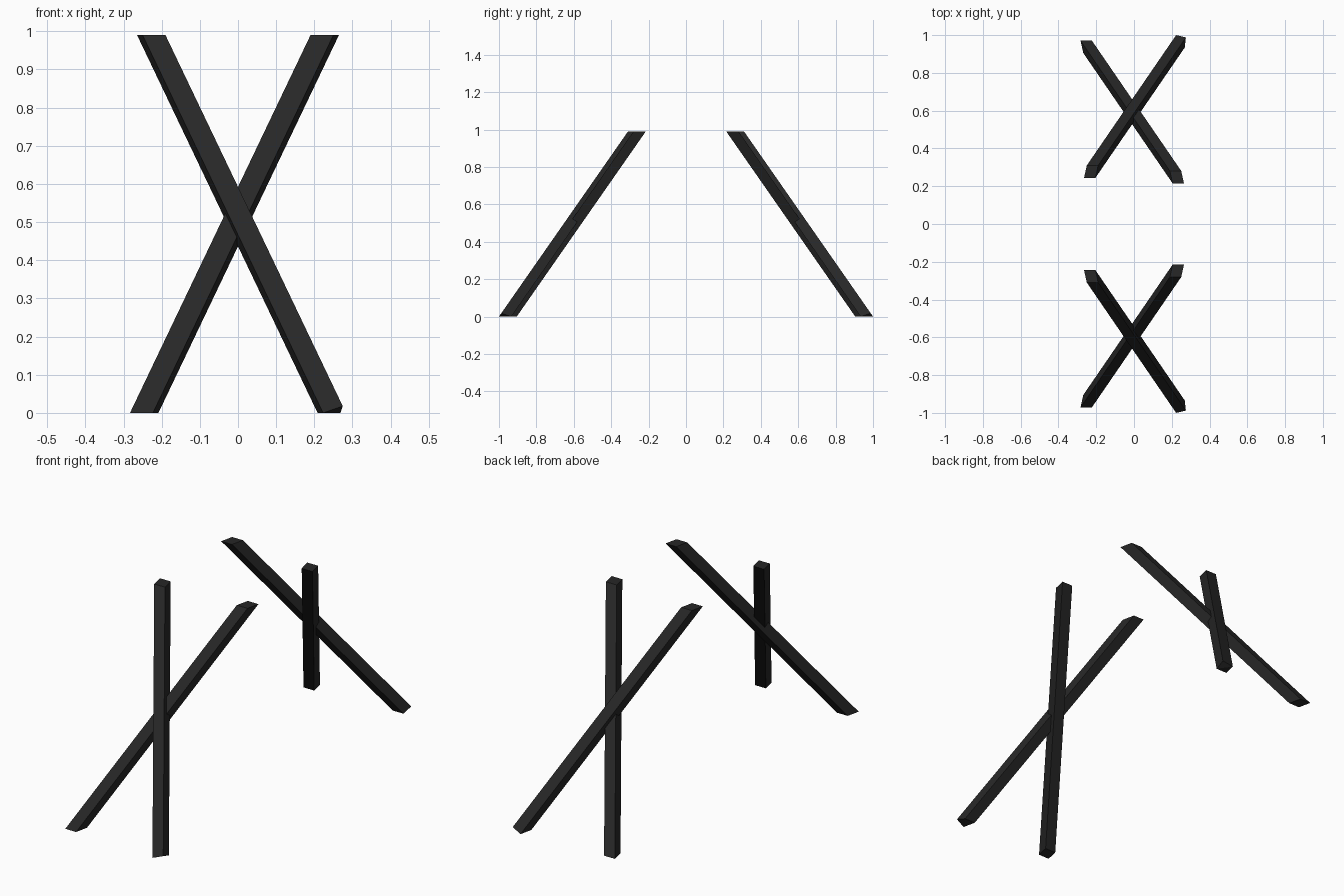
import bpy, bmesh
from mathutils import Vector

if "Cube" in bpy.data.objects:
    bpy.data.objects.remove(bpy.data.objects["Cube"])

mat = bpy.data.materials.new("black_metal")
mat.diffuse_color = (0.02, 0.02, 0.02, 1)
mat.use_nodes = True
mat.node_tree.nodes["Principled BSDF"].inputs["Base Color"].default_value = mat.diffuse_color

WIDTH, DEPTH, SHIFT = 0.06, 0.066, 0.0145    # horizontal slice of a square bar
RUN = Vector((0.473, 0.69, 0.99))            # bottom to top, for a bar leaning to +x


def leg(name, side, y_front, depth_sign, trimmed):
    # side = +1: foot at -x, top at +x;  side = -1: the opposite lean
    x = -0.283
    foot = [Vector((x, y_front, 0)), Vector((x + WIDTH, y_front, 0)),
            Vector((x + WIDTH + SHIFT, y_front + DEPTH, 0)),
            Vector((x + SHIFT, y_front + DEPTH, 0))]
    top = [p + RUN for p in foot]
    if trimmed:                              # outer front corner of the foot is cut back
        foot[0] += RUN * 0.018

    def place(p):
        return (p.x * side, p.y * depth_sign, p.z)

    bm = bmesh.new()
    a = [bm.verts.new(place(p)) for p in foot]
    b = [bm.verts.new(place(p)) for p in top]
    bm.faces.new(b)
    bm.faces.new((a[1], a[3], a[0]))
    bm.faces.new((a[1], a[2], a[3]))
    for i in range(4):
        j = (i + 1) % 4
        bm.faces.new((a[i], a[j], b[j], b[i]))
    bmesh.ops.recalc_face_normals(bm, faces=bm.faces)
    mesh = bpy.data.meshes.new(name)
    bm.to_mesh(mesh)
    bm.free()
    mesh.materials.append(mat)
    bpy.context.collection.objects.link(bpy.data.objects.new(name, mesh))


# Crossed pairs, front and its mirrored copy at the back
for label, s in (("front", 1), ("back", -1)):
    leg(label + "_inner_leg", 1, -0.971, s, False)
    leg(label + "_outer_leg", -1, -1.0, s, True)
